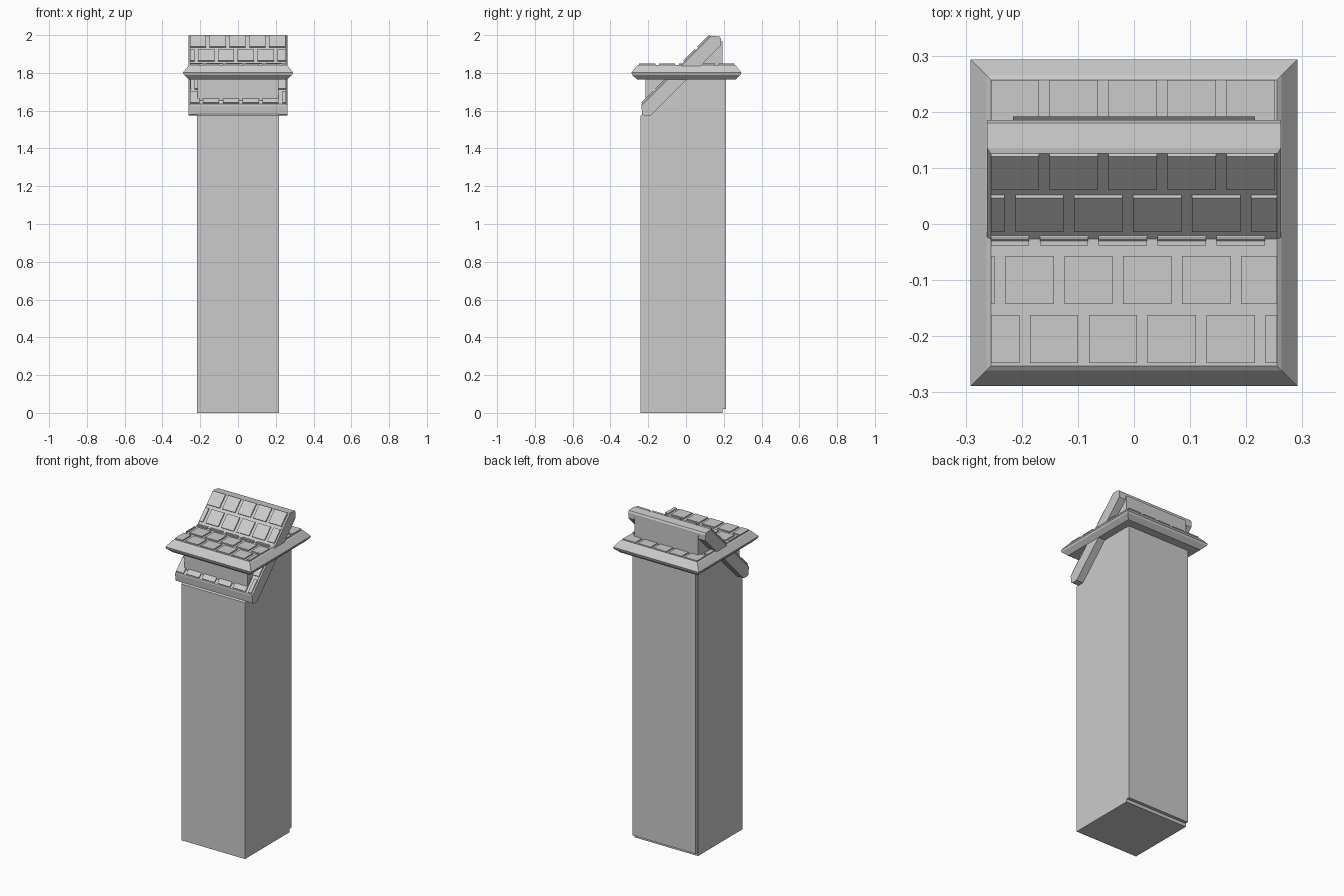
import bpy
import bmesh
from math import radians
from mathutils import Matrix

if "Cube" in bpy.data.objects:
    bpy.data.objects.remove(bpy.data.objects["Cube"])

# Single stone colour
stone = bpy.data.materials.new("grey_stone")
stone.use_nodes = True
GREY = (0.6, 0.6, 0.6, 1)
stone.diffuse_color = GREY
stone.node_tree.nodes["Principled BSDF"].inputs["Base Color"].default_value = GREY

INNER = 0.255    # half width of the tiled field
PITCH = 0.105    # tile spacing
GAP = 0.019      # joint between tiles
DEPTH = 0.009    # tile thickness
# Rim profile: distance from centre, height below the tile tops
RIM = [(0.255, -0.007), (0.263, -0.013), (0.291, -0.048), (0.287, -0.06), (0.262, -0.084)]


def finish(name, bm, matrix=None):
    bmesh.ops.recalc_face_normals(bm, faces=bm.faces)
    mesh = bpy.data.meshes.new(name)
    bm.to_mesh(mesh)
    bm.free()
    mesh.materials.append(stone)
    obj = bpy.data.objects.new(name, mesh)
    bpy.context.collection.objects.link(obj)
    if matrix:
        obj.matrix_world = matrix
    return obj


def prism(name, half_x, profile):
    """Extrude a side profile of (y, z) points across the width."""
    bm = bmesh.new()
    face = bm.faces.new([bm.verts.new((-half_x, y, z)) for y, z in profile])
    new = bmesh.ops.extrude_face_region(bm, geom=[face])["geom"]
    verts = [v for v in new if isinstance(v, bmesh.types.BMVert)]
    bmesh.ops.translate(bm, verts=verts, vec=(2 * half_x, 0, 0))
    return finish(name, bm)


def slab(name, matrix, max_x):
    """Square slab with a moulded rim, its sides trimmed at max_x."""
    bm = bmesh.new()
    rings = []
    for out, z in RIM:
        x = min(out, max_x)
        rings.append([bm.verts.new((sx * x, sy * out, z))
                      for sx, sy in ((-1, -1), (1, -1), (1, 1), (-1, 1))])
    for a, b in zip(rings, rings[1:]):
        for i in range(4):
            j = (i + 1) % 4
            bm.faces.new((a[i], a[j], b[j], b[i]))
    bm.faces.new(rings[0])
    bm.faces.new(rings[-1])
    finish(name, bm, matrix)


def tiles(name, matrix):
    """Five staggered rows of tiles, trimmed to the field."""
    bm = bmesh.new()
    for row in range(5):
        y0 = -0.25 + row * PITCH
        y1 = min(y0 + PITCH - GAP, INNER)
        joint = 0.015 - row * 0.0437
        for k in range(-5, 7):
            x0 = max(joint + k * PITCH + GAP / 2, -INNER)
            x1 = min(joint + (k + 1) * PITCH - GAP / 2, INNER)
            if x1 - x0 < 0.004:
                continue
            place = (Matrix.Translation(((x0 + x1) / 2, (y0 + y1) / 2, -DEPTH / 2))
                     @ Matrix.Diagonal((x1 - x0, y1 - y0, DEPTH, 1)))
            bmesh.ops.create_cube(bm, size=1, matrix=place)
    finish(name, bm, matrix)


# Shafts: one with a slanted top, one level
prism("slanted_shaft", 0.216, [(-0.24, 0), (0.192, 0), (0.192, 1.97), (-0.24, 1.575)])
prism("level_shaft", 0.214, [(-0.215, 0.02), (0.212, 0.02), (0.212, 1.775), (-0.215, 1.775)])

# Level cap and tilted cap, both tiled
level = Matrix.Translation((0, 0.002, 1.85))
tilted = Matrix.Translation((0, -0.06, 1.82)) @ Matrix.Rotation(radians(45), 4, "X")
for label, matrix, max_x in (("level", level, 1), ("tilted", tilted, 0.262)):
    slab(label + "_cap", matrix, max_x)
    tiles(label + "_tiles", matrix)
